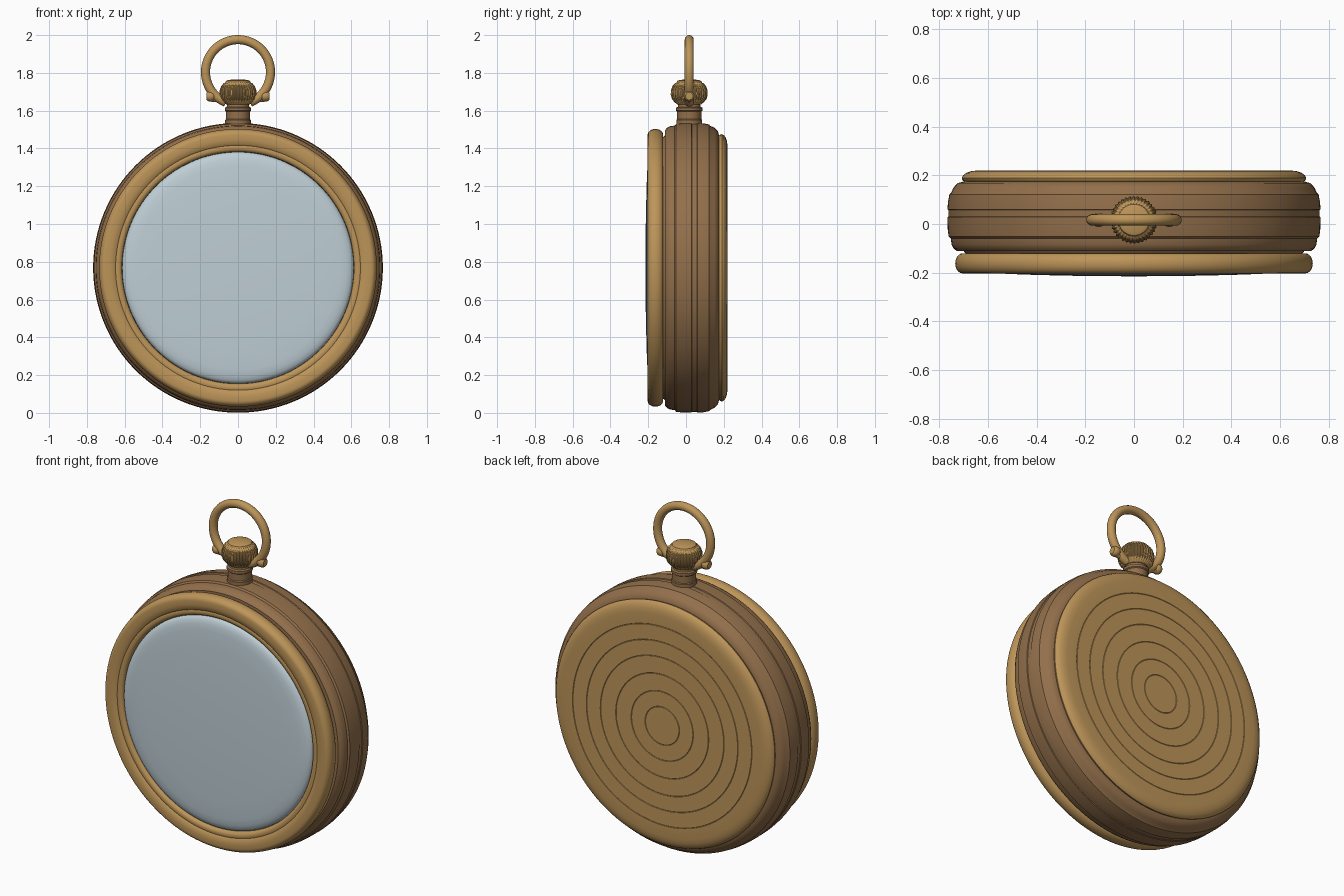
import bpy, bmesh, math

if "Cube" in bpy.data.objects:
    bpy.data.objects.remove(bpy.data.objects["Cube"])

CZ = 0.768   # height of the case centre
NY = 0.017   # depth position of stem, crown and bow


def material(name, rgb):
    m = bpy.data.materials.new(name)
    m.diffuse_color = (*rgb, 1)
    m.use_nodes = True
    m.node_tree.nodes["Principled BSDF"].inputs["Base Color"].default_value = m.diffuse_color
    return m


GOLD = material("polished gold", (0.51, 0.30, 0.10))
BRONZE = material("aged bronze", (0.29, 0.16, 0.07))
GLASS = material("pale glass", (0.52, 0.62, 0.67))


def finish(name, bm, mat, angle=35):
    bmesh.ops.recalc_face_normals(bm, faces=bm.faces)
    me = bpy.data.meshes.new(name)
    bm.to_mesh(me)
    bm.free()
    me.materials.append(mat)
    for p in me.polygons:
        p.use_smooth = True
    me.set_sharp_from_angle(angle=math.radians(angle))
    ob = bpy.data.objects.new(name, me)
    bpy.context.collection.objects.link(ob)
    return ob


def lathe(name, profile, mat, axis="Y", centre=(0, 0, CZ), n=128, ring=False, ribs=(), depth=0.0):
    """Spin (radius, along-axis) points; rows listed in ribs get alternating radii."""
    bm = bmesh.new()
    rows = []
    for k, (r, h) in enumerate(profile):
        row = []
        for i in range(1 if r == 0 else n):
            a = 2 * math.pi * i / n
            rr = r - (depth if k in ribs and i % 4 >= 2 else 0)
            u, v = rr * math.cos(a), rr * math.sin(a)
            p = {"X": (h, u, v), "Y": (u, h, v), "Z": (u, v, h)}[axis]
            row.append(bm.verts.new([p[j] + centre[j] for j in range(3)]))
        rows.append(row)
    pairs = list(zip(rows, rows[1:])) + ([(rows[-1], rows[0])] if ring else [])
    for a, b in pairs:
        for i in range(n):
            j = (i + 1) % n
            quad = [a[i % len(a)], a[j % len(a)], b[j % len(b)], b[i % len(b)]]
            bm.faces.new(list(dict.fromkeys(quad)))
    return finish(name, bm, mat)


# case body with a seam groove round the middle
lathe("case_body", [
    (0, -0.125), (0.69, -0.125), (0.70, -0.112), (0.728, -0.112), (0.742, -0.10),
    (0.75, -0.085), (0.753, -0.06), (0.762, -0.052), (0.766, -0.02), (0.767, 0.028),
    (0.763, 0.031), (0.763, 0.057), (0.767, 0.060), (0.765, 0.09), (0.759, 0.122),
    (0.752, 0.128), (0.742, 0.15), (0.725, 0.168), (0.70, 0.175), (0, 0.175)], BRONZE)

# front bezel: rounded ring with an inner lip
outer = [(0.705 + 0.03 * math.cos(a), -0.162 - 0.041 * math.sin(a))
         for a in [math.radians(-90 + 15 * i) for i in range(13)]]
lathe("front_bezel", outer + [
    (0.68, -0.204), (0.655, -0.199), (0.648, -0.193), (0.643, -0.195), (0.63, -0.195),
    (0.62, -0.190), (0.614, -0.18), (0.612, -0.121)], GOLD, ring=True)

# domed crystal
lathe("glass_crystal", [
    (0, -0.215), (0.15, -0.2145), (0.3, -0.212), (0.45, -0.208), (0.54, -0.204),
    (0.575, -0.200), (0.597, -0.193), (0.609, -0.184), (0.613, -0.172), (0.613, -0.13), (0, -0.13)], GLASS)

# back cover with fine engraved rings
back = [(0, 0.220)]
for r in (0.11, 0.20, 0.30, 0.40, 0.49, 0.58):
    back += [(r - 0.002, 0.220), (r, 0.218), (r + 0.002, 0.220)]
lathe("back_cover", back + [
    (0.645, 0.220), (0.67, 0.217), (0.69, 0.210), (0.703, 0.200), (0.708, 0.190),
    (0.705, 0.180), (0.695, 0.172), (0.68, 0.168), (0, 0.168)], GOLD)

# stem
lathe("stem", [
    (0, 1.48), (0.068, 1.48), (0.068, 1.55), (0.064, 1.555), (0.064, 1.595),
    (0.070, 1.60), (0.070, 1.615), (0.060, 1.62), (0.055, 1.65), (0, 1.65)],
    BRONZE, "Z", (0, NY, 0), 48)

# winding crown with ribbed side and smooth cap
lathe("winding_crown", [
    (0, 1.632), (0.062, 1.632), (0.078, 1.645), (0.092, 1.662), (0.098, 1.685),
    (0.097, 1.708), (0.089, 1.73), (0.076, 1.745), (0.068, 1.748), (0.064, 1.757),
    (0.05, 1.763), (0, 1.766)], GOLD, "Z", (0, NY, 0), 144, ribs=range(2, 8), depth=0.005)

# bow: open ring whose ends run into the stem
bm = bmesh.new()
loops = []
for i in range(73):
    t = math.radians(-68 + 316 * i / 72)
    loop = []
    for j in range(16):
        a = 2 * math.pi * j / 16
        r = 0.172 + 0.024 * math.cos(a)
        loop.append(bm.verts.new((r * math.cos(t), NY + 0.024 * math.sin(a), 1.804 + r * math.sin(t))))
    loops.append(loop)
for a, b in zip(loops, loops[1:]):
    for j in range(16):
        bm.faces.new((a[j], a[(j + 1) % 16], b[(j + 1) % 16], b[j]))
bm.faces.new(loops[0])
bm.faces.new(loops[-1])
finish("bow", bm, GOLD)

# bow pivot knobs and their pins
for side, tag in ((-1, "left"), (1, "right")):
    lathe("bow_knob_" + tag, [
        (0, -0.022), (0.02, -0.021), (0.027, -0.013), (0.029, 0), (0.027, 0.013),
        (0.02, 0.021), (0, 0.022)], GOLD, "X", (side * 0.145, NY, 1.677), 24)
    lathe("bow_pin_" + tag, [(0, -0.05), (0.014, -0.05), (0.014, 0.05), (0, 0.05)],
          GOLD, "X", (side * 0.09, NY, 1.66), 16)
